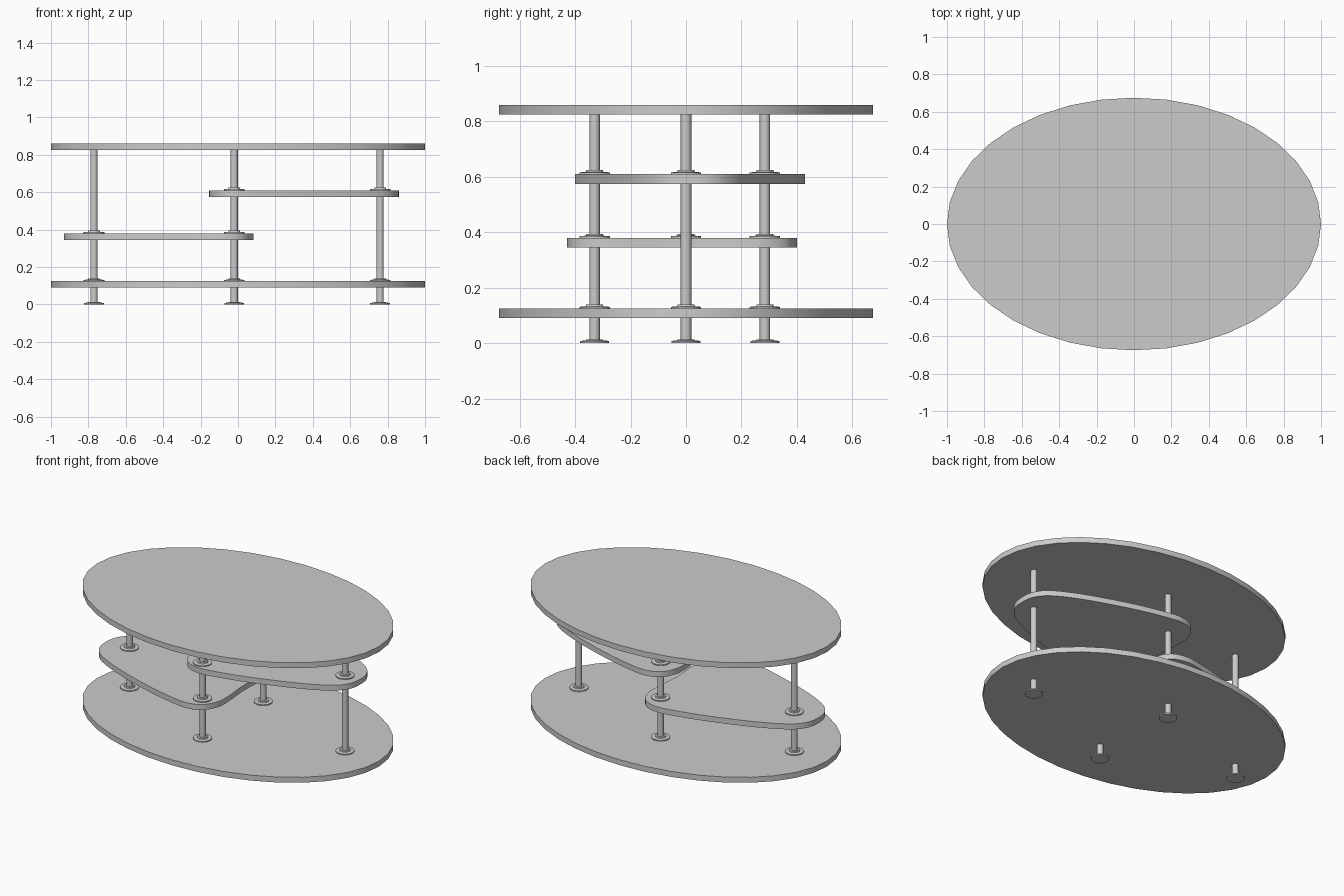
import bpy, bmesh, math
from mathutils import Vector

if "Cube" in bpy.data.objects:
    bpy.data.objects.remove(bpy.data.objects["Cube"])


def finish(bm, name):
    bmesh.ops.recalc_face_normals(bm, faces=bm.faces)
    mesh = bpy.data.meshes.new(name)
    bm.to_mesh(mesh)
    bm.free()
    ob = bpy.data.objects.new(name, mesh)
    bpy.context.collection.objects.link(ob)
    bpy.ops.object.select_all(action='DESELECT')
    ob.select_set(True)
    bpy.context.view_layer.objects.active = ob
    bpy.ops.object.shade_smooth_by_angle(angle=math.radians(30))
    return ob


def slab(name, outline, z0, z1):
    """Flat plate extruded from a closed outline."""
    bm = bmesh.new()
    face = bm.faces.new([bm.verts.new((x, y, z0)) for x, y in outline])
    ext = bmesh.ops.extrude_face_region(bm, geom=[face])['geom']
    top = [v for v in ext if isinstance(v, bmesh.types.BMVert)]
    bmesh.ops.translate(bm, verts=top, vec=(0, 0, z1 - z0))
    return finish(bm, name)


def lathe(name, profile, x, y, z, sides=20):
    """Stacked rings of (radius, height), capped at both ends."""
    bm = bmesh.new()
    rings = [[bm.verts.new((x + r * math.cos(2 * math.pi * i / sides),
                            y + r * math.sin(2 * math.pi * i / sides), z + h))
              for i in range(sides)] for r, h in profile]
    for a, b in zip(rings, rings[1:]):
        for i in range(sides):
            j = (i + 1) % sides
            bm.faces.new((a[i], a[j], b[j], b[i]))
    bm.faces.new(rings[0])
    bm.faces.new(rings[-1])
    return finish(bm, name)


def smooth_loop(points, steps=5):
    """Closed Catmull-Rom curve through the points."""
    out, n = [], len(points)
    for i in range(n):
        a, b, c, d = (Vector(points[(i + k) % n]) for k in (-1, 0, 1, 2))
        for s in range(steps):
            t = s / steps
            p = 0.5 * (2 * b + (c - a) * t + (2 * a - 5 * b + 4 * c - d) * t ** 2
                       + (3 * b - a - 3 * c + d) * t ** 3)
            out.append((p.x, p.y))
    return out


# Oval top and base
oval = [(math.cos(math.radians(10 * i)), 0.675 * math.sin(math.radians(10 * i)))
        for i in range(36)]
slab("table_top", oval, 0.825, 0.86)
slab("base_plate", oval, 0.09, 0.125)

# Rounded triangular shelves, the upper one turned half round
half = [(-0.91, 0.095), (-0.83, 0.175), (-0.64, 0.265), (-0.37, 0.355),
        (-0.16, 0.405), (-0.06, 0.414), (0.025, 0.385), (0.073, 0.31), (0.084, 0.22)]
pts = ([(-0.93, 0)] + half + [(0.07, 0)] + [(x, -y) for x, y in reversed(half)])
shelf = smooth_loop([(x, y - 0.015) for x, y in pts])
slab("lower_shelf", shelf, 0.345, 0.38)
slab("upper_shelf", [(-0.07 - x, -y) for x, y in shelf], 0.575, 0.61)

# Posts with feet and collars where they pass through the plates
posts = {"left": (-0.77, 0, (0.125, 0.38)),
         "right": (0.76, 0, (0.125, 0.61)),
         "front": (-0.02, -0.33, (0.125, 0.38, 0.61)),
         "back": (-0.02, 0.285, (0.125, 0.38, 0.61))}
collar = [(0.055, 0), (0.055, 0.006), (0.032, 0.008), (0.030, 0.014)]
foot = [(0.053, 0), (0.053, 0.008), (0.032, 0.010), (0.030, 0.014)]
for side, (x, y, levels) in posts.items():
    lathe(side + "_post", [(0.019, 0.005), (0.019, 0.826)], x, y, 0)
    lathe(side + "_foot", foot, x, y, 0)
    for k, z in enumerate(levels):
        lathe(f"{side}_collar_{k + 1}", collar, x, y, z)
